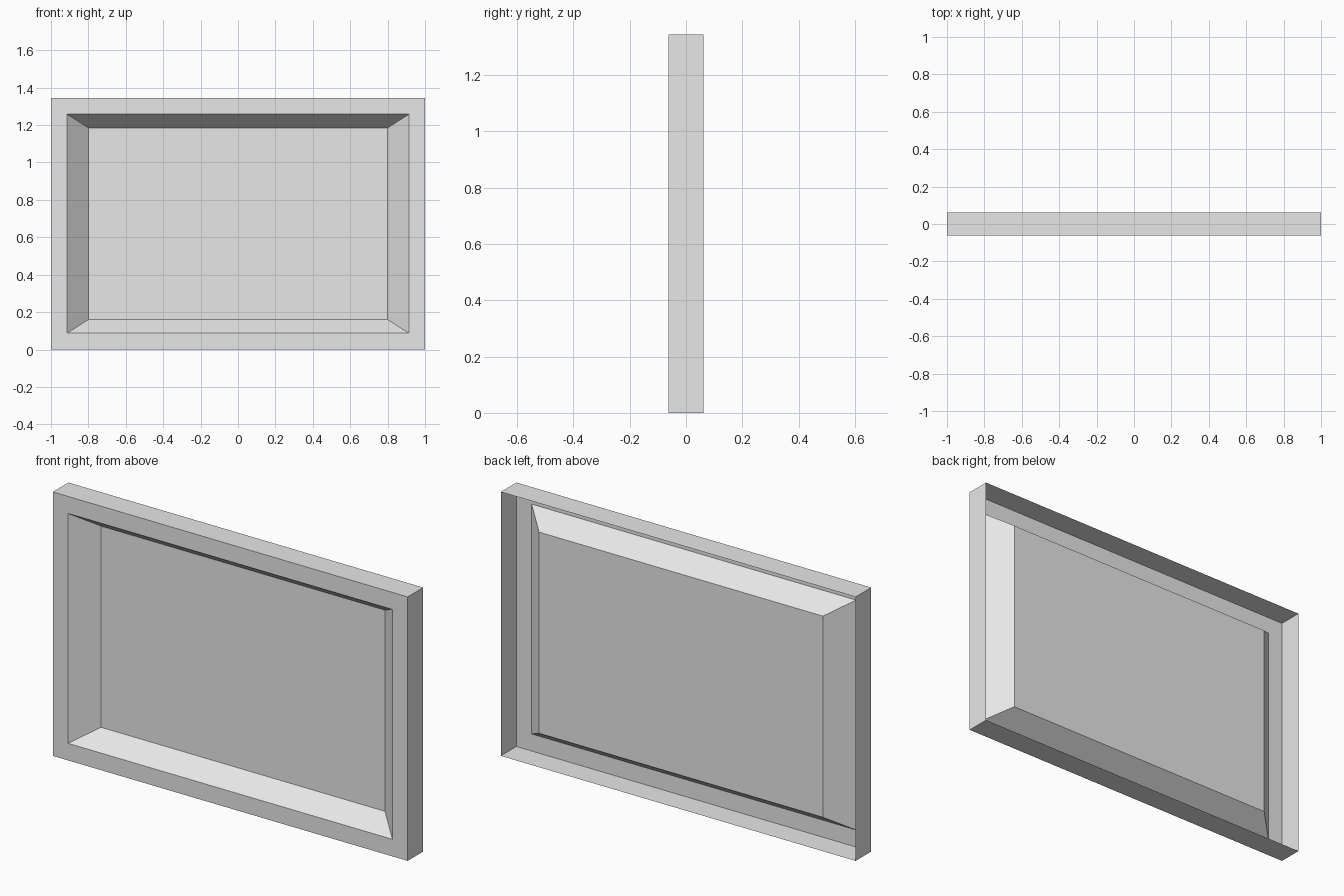
import bpy
import bmesh

cube = bpy.data.objects.get("Cube")
if cube:
    bpy.data.objects.remove(cube, do_unlink=True)

HEIGHT = 1.345
HALF_DEPTH = 0.0625
MID_Z = HEIGHT / 2

# One plain grey
grey = bpy.data.materials.new("light grey")
grey.use_nodes = True
grey.diffuse_color = (0.8, 0.8, 0.8, 1)
grey.node_tree.nodes["Principled BSDF"].inputs["Base Color"].default_value = grey.diffuse_color


def rectangle(bm, half_width, half_height, y):
    """Ring of four corners, anticlockwise as seen from the front."""
    corners = ((-1, -1), (1, -1), (1, 1), (-1, 1))
    return [bm.verts.new((sx * half_width, y, MID_Z + sz * half_height)) for sx, sz in corners]


def bridge(bm, outer, inner):
    for i in range(4):
        j = (i + 1) % 4
        bm.faces.new((outer[i], outer[j], inner[j], inner[i]))


# Thin shell, open at the back: side walls, front border, sloped recess, floor
bm = bmesh.new()
rings = [
    rectangle(bm, 1.0, MID_Z, HALF_DEPTH),
    rectangle(bm, 1.0, MID_Z, -HALF_DEPTH),
    rectangle(bm, 0.914, MID_Z - 0.087, -HALF_DEPTH),
    rectangle(bm, 0.80, MID_Z - 0.16, 0.04),
]
for outer, inner in zip(rings, rings[1:]):
    bridge(bm, outer, inner)
bm.faces.new(rings[-1])

mesh = bpy.data.meshes.new("recessed_panel")
bm.to_mesh(mesh)
bm.free()
mesh.materials.append(grey)
panel = bpy.data.objects.new("recessed_panel", mesh)
bpy.context.collection.objects.link(panel)
